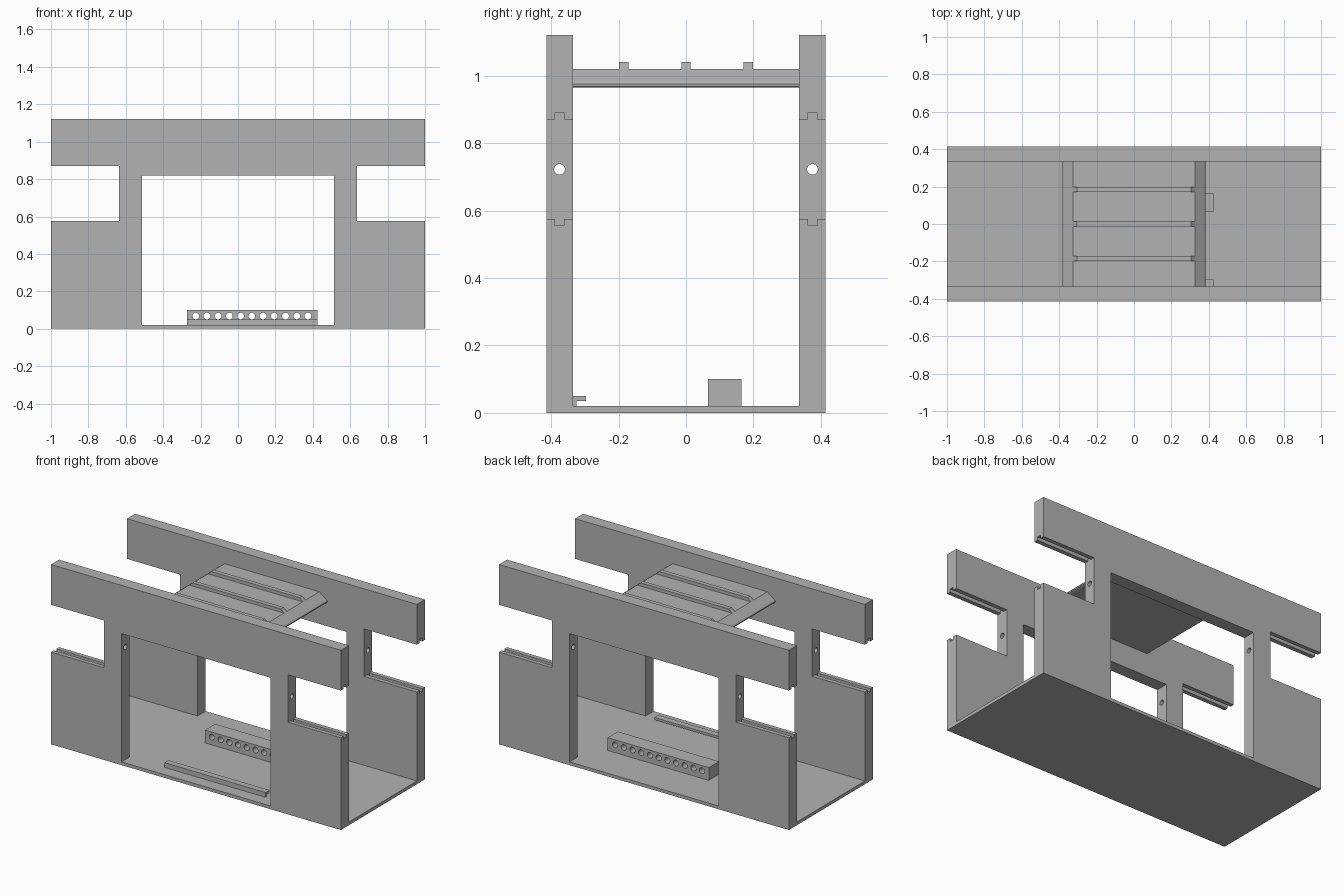
import bpy
import bmesh
from math import pi
from mathutils import Matrix

if "Cube" in bpy.data.objects:
    bpy.data.objects.remove(bpy.data.objects["Cube"], do_unlink=True)

grey = bpy.data.materials.new("plain grey")
grey.use_nodes = True
GREY = (0.45, 0.45, 0.45, 1)
grey.diffuse_color = GREY
grey.node_tree.nodes["Principled BSDF"].inputs["Base Color"].default_value = GREY


def finish(bm, name):
    bmesh.ops.recalc_face_normals(bm, faces=bm.faces)
    mesh = bpy.data.meshes.new(name)
    bm.to_mesh(mesh)
    bm.free()
    mesh.materials.append(grey)
    obj = bpy.data.objects.new(name, mesh)
    bpy.context.collection.objects.link(obj)
    return obj


def box(name, x, y, z):
    bm = bmesh.new()
    bmesh.ops.create_cube(bm, size=1)
    for v in bm.verts:
        v.co = [lo + (c + 0.5) * (hi - lo) for c, (lo, hi) in zip(v.co, (x, y, z))]
    return finish(bm, name)


def rod(name, axis, centre, radius, length):
    bm = bmesh.new()
    turn = Matrix.Rotation(pi / 2, 4, "Y" if axis == "X" else "X")
    bmesh.ops.create_cone(bm, cap_ends=True, segments=24, radius1=radius, radius2=radius,
                          depth=length, matrix=Matrix.Translation(centre) @ turn)
    return finish(bm, name)


def prism(name, points, axis, lo, hi):
    """Extrude a side profile along x (points are y, z) or y (points are x, z)."""
    bm = bmesh.new()
    place = (lambda a, b: (lo, a, b)) if axis == "X" else (lambda a, b: (a, lo, b))
    face = bm.faces.new([bm.verts.new(place(a, b)) for a, b in points])
    new = bmesh.ops.extrude_face_region(bm, geom=[face])["geom"]
    shift = (hi - lo, 0, 0) if axis == "X" else (0, hi - lo, 0)
    bmesh.ops.translate(bm, vec=shift, verts=[g for g in new if isinstance(g, bmesh.types.BMVert)])
    return finish(bm, name)


def carve(target, cutter):
    mod = target.modifiers.new("cut", "BOOLEAN")
    mod.operation = "DIFFERENCE"
    mod.solver = "EXACT"
    mod.object = cutter
    bpy.context.view_layer.objects.active = target
    bpy.ops.object.modifier_apply(modifier=mod.name)
    bpy.data.objects.remove(cutter, do_unlink=True)


# Frame: floor and two side walls carved from one block
OUT, IN, MID = 0.414, 0.335, 0.375
frame = box("frame", (-1, 1), (-OUT, OUT), (0, 1.121))
carve(frame, box("cutter", (-1.1, 1.1), (-IN, IN), (0.02, 1.3)))
carve(frame, box("cutter", (-0.514, 0.514), (-0.6, 0.6), (0.02, 0.82)))

# End notches with grooves along their upper and lower edges
for side in (-1, 1):
    span = sorted((side * 0.635, side * 1.1))
    carve(frame, box("cutter", span, (-0.6, 0.6), (0.575, 0.87)))
    for y in (-MID, MID):
        carve(frame, box("cutter", span, (y - 0.013, y + 0.013), (0.555, 0.89)))

# Bolt holes through the posts
for y in (-MID, MID):
    carve(frame, rod("cutter", "X", (0, y, 0.722), 0.016, 1.6))

# Bridge between the walls, with sloped ends and a rounded lower lip
half = [(0.327, 1.02), (0.377, 0.982), (0.382, 0.975), (0.381, 0.968), (0.372, 0.964)]
profile = half + [(-x, z) for x, z in reversed(half)]
prism("bridge", profile, "Y", -IN, IN)

# Raised ribs on the bridge
for i in (-1, 0, 1):
    y = i * 0.185
    rib = [(-0.327, 1.015), (0.327, 1.015), (0.327, 1.02), (0.305, 1.04),
           (-0.305, 1.04), (-0.327, 1.02)]
    prism(f"bridge_rib_{i + 2}", rib, "Y", y - 0.014, y + 0.014)

# Drilled block on the floor
block = box("drilled_block", (-0.273, 0.425), (0.065, 0.165), (0.02, 0.1))
for i in range(11):
    carve(block, rod("cutter", "Y", (-0.226 + i * 0.06, 0.115, 0.068), 0.018, 0.3))

# Hooked rail beside the front wall
hook = [(-IN, 0.02), (-0.325, 0.02), (-0.325, 0.035), (-0.296, 0.035), (-0.296, 0.05), (-IN, 0.05)]
prism("hooked_rail", hook, "X", -0.273, 0.425)
